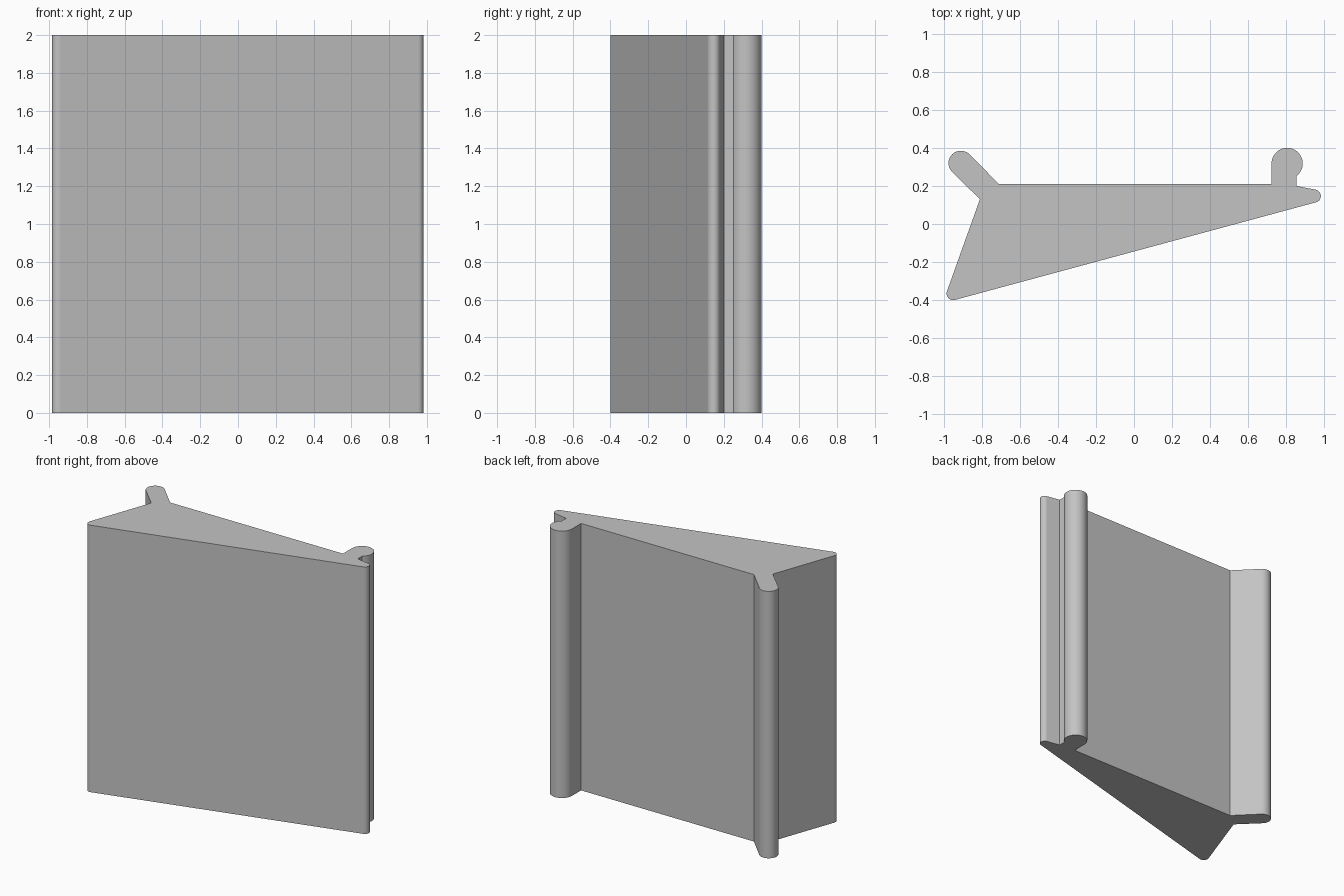
import bpy, bmesh, math
from mathutils import Vector

cube = bpy.data.objects.get("Cube")
if cube:
    bpy.data.objects.remove(cube, do_unlink=True)

HEIGHT = 2.0
grey = bpy.data.materials.new("plain grey")
grey.use_nodes = True
colour = (0.55, 0.55, 0.55, 1)
grey.diffuse_color = colour
grey.node_tree.nodes["Principled BSDF"].inputs["Base Color"].default_value = colour

outline = []   # (point, whether the wall that starts here is curved)


def corner(x, y):
    outline.append((Vector((x, y, 0)), False))


def arc(x, y, radius, start, end, steps):
    """Counter-clockwise arc; angles in degrees."""
    for i in range(steps + 1):
        a = math.radians(start + (end - start) * i / steps)
        p = Vector((x + radius * math.cos(a), y + radius * math.sin(a), 0))
        outline.append((p, i < steps))


# Wedge body: rounded front heel and rounded thin tip
arc(-0.95, -0.365, 0.035, 160.4, 285.1, 12)
arc(0.948, 0.147, 0.034, -74.9, 79, 14)
corner(0.853, 0.2)
# Bulb rib at the thin end
arc(0.805, 0.318, 0.082, -54, 180, 28)
corner(0.723, 0.21)
# Flat back, then slanted round-ended rib
corner(-0.71, 0.21)
arc(-0.91, 0.32, 0.065, 45, 225, 22)
corner(-0.81, 0.13)

# Extrude the outline into a solid bar
bm = bmesh.new()
low = [bm.verts.new(p) for p, _ in outline]
high = [bm.verts.new(p + Vector((0, 0, HEIGHT))) for p, _ in outline]
bm.faces.new(high)
bm.faces.new(low[::-1])
for i, (_, curved) in enumerate(outline):
    j = (i + 1) % len(outline)
    wall = bm.faces.new((low[i], low[j], high[j], high[i]))
    wall.smooth = curved
# Keep the end rims crisp
for e in bm.edges:
    if any(abs(f.normal.z) > 0.9 for f in e.link_faces):
        e.smooth = False
bm.normal_update()
for e in bm.edges:
    if any(abs(f.normal.z) > 0.9 for f in e.link_faces):
        e.smooth = False

mesh = bpy.data.meshes.new("wedge_profile_bar")
bm.to_mesh(mesh)
bm.free()
mesh.materials.append(grey)
bar = bpy.data.objects.new("wedge_profile_bar", mesh)
bpy.context.collection.objects.link(bar)
